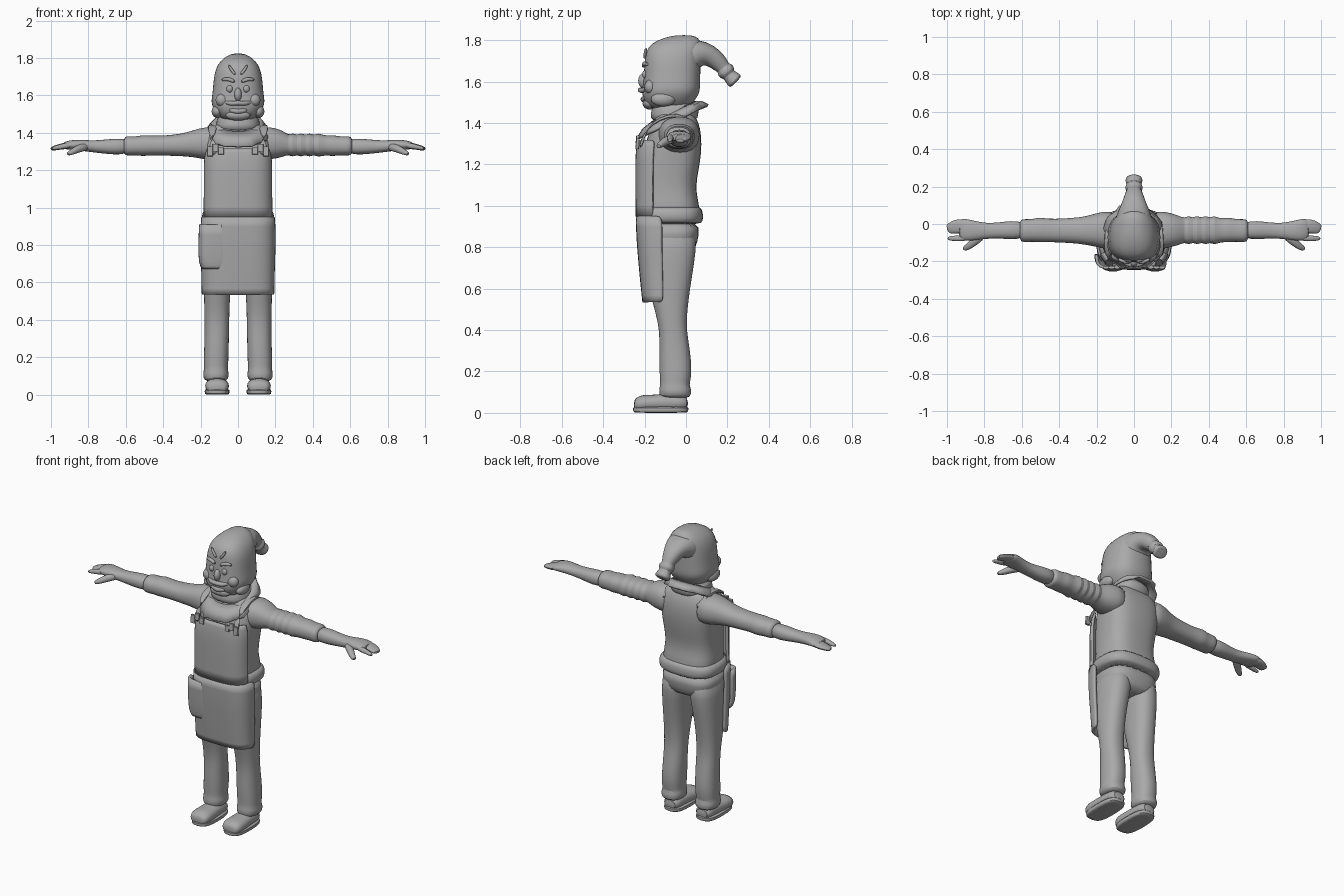
import bpy, bmesh, math, random
from mathutils import Vector

random.seed(4)
grey = bpy.data.materials.new("plain_grey")
grey.diffuse_color = (0.4, 0.4, 0.4, 1)
X, Y, Z = Vector((1, 0, 0)), Vector((0, 1, 0)), Vector((0, 0, 1))


def finish(name, bm, smooth=1, angle=45):
    bmesh.ops.recalc_face_normals(bm, faces=bm.faces)
    me = bpy.data.meshes.new(name)
    bm.to_mesh(me)
    bm.free()
    ob = bpy.data.objects.new(name, me)
    bpy.context.collection.objects.link(ob)
    me.materials.append(grey)
    if smooth:
        ob.modifiers.new("round", 'SUBSURF').levels = smooth
        ob.modifiers["round"].render_levels = smooth
    bpy.ops.object.select_all(action='DESELECT')
    ob.select_set(True)
    bpy.context.view_layer.objects.active = ob
    bpy.ops.object.shade_smooth_by_angle(angle=math.radians(angle))
    return ob


def rings(name, sections, sides=20, power=2.3, span=None, cap=True, smooth=1):
    """Skin rings given as (centre, u, v); span limits the arc about -v."""
    bm = bmesh.new()
    loops = []
    for c, u, v in sections:
        loop = []
        n = sides + 1 if span else sides
        for i in range(n):
            t = -span + 2 * span * i / sides if span else 2 * math.pi * i / sides
            s, k = math.sin(t), -math.cos(t)
            s = math.copysign(abs(s) ** (2 / power), s)
            k = math.copysign(abs(k) ** (2 / power), k)
            loop.append(bm.verts.new(c + u * s + v * k))
        loops.append(loop)
    for a, b in zip(loops, loops[1:]):
        for i in range(len(a) - (1 if span else 0)):
            j = (i + 1) % len(a)
            bm.faces.new((a[i], a[j], b[j], b[i]))
    if cap and not span:
        bm.faces.new(loops[0])
        bm.faces.new(loops[-1])
    return finish(name, bm, smooth)


def loft_z(name, rows, **kw):
    return rings(name, [(Vector((cx, cy, z)), X * rx, Y * ry) for z, cx, cy, rx, ry in rows], **kw)


def loft_x(name, rows, **kw):
    return rings(name, [(Vector((x, cy, cz)), Y * ry, Z * rz) for x, cy, cz, ry, rz in rows], **kw)


def tube(name, pts, **kw):
    """Oval tube through (x, y, z, width, height) points."""
    p = [Vector(q[:3]) for q in pts]
    out = []
    for i, q in enumerate(pts):
        t = (p[min(i + 1, len(p) - 1)] - p[max(i - 1, 0)]).normalized()
        side = t.cross(Z if abs(t.z) < 0.9 else Y).normalized()
        out.append((p[i], side * q[3], side.cross(t) * q[4]))
    return rings(name, out, **{"sides": 12, **kw})


def blob(name, loc, size):
    bm = bmesh.new()
    bmesh.ops.create_uvsphere(bm, u_segments=14, v_segments=8, radius=1)
    for v in bm.verts:
        v.co = Vector(loc) + Vector([a * b for a, b in zip(v.co, size)])
    return finish(name, bm, 0, 60)


def thicken(ob, t, offset=0):
    m = ob.modifiers.new("thickness", 'SOLIDIFY')
    m.thickness, m.offset = t, offset


# Head and floppy cap
loft_z("head", [(1.46, 0, -.08, .07, .08), (1.49, 0, -.085, .11, .115), (1.54, 0, -.075, .14, .14),
                (1.57, 0, -.07, .145, .14), (1.62, 0, -.068, .136, .138), (1.69, 0, -.065, .132, .137),
                (1.745, 0, -.062, .12, .135), (1.785, 0, -.045, .095, .125),
                (1.812, 0, -.025, .06, .085), (1.825, 0, -.01, .025, .04)], power=2.5)
tube("cap_tail", [(0, -.03, 1.70, .115, .11), (0, .04, 1.735, .10, .08), (0, .09, 1.738, .078, .06),
                  (0, .135, 1.715, .058, .05), (0, .17, 1.68, .045, .042), (0, .18, 1.667, .036, .034),
                  (0, .188, 1.657, .048, .045), (0, .2, 1.643, .048, .043), (0, .206, 1.634, .035, .033),
                  (0, .215, 1.624, .04, .036), (0, .235, 1.605, .05, .043), (0, .243, 1.597, .042, .036)])

# Face
blob("nose", (0, -.205, 1.605), (.02, .026, .036))
tube("upper_lip", [(-.07, -.19, 1.565, .012, .01), (-.035, -.213, 1.555, .016, .014),
                   (0, -.22, 1.562, .016, .012), (.035, -.213, 1.555, .016, .014), (.07, -.19, 1.565, .012, .01)])
tube("lower_lip", [(-.055, -.192, 1.525, .01, .01), (0, -.213, 1.51, .016, .016), (.055, -.192, 1.525, .01, .01)])
blob("chin", (0, -.175, 1.495), (.07, .035, .03))
for s in (-1, 1):
    blob("eye", (s * .045, -.2, 1.635), (.017, .012, .019))
    blob("cheek", (s * .085, -.172, 1.575), (.036, .03, .035))
    blob("jaw_tuft", (s * .112, -.11, 1.515), (.03, .06, .035))
    tube("brow", [(s * .015, -.204, 1.67, .01, .01), (s * .05, -.203, 1.692, .013, .012),
                  (s * .09, -.185, 1.682, .008, .008)])
    tube("forehead_fold", [(s * .012, -.2, 1.71, .007, .008), (s * .035, -.198, 1.735, .008, .009),
                           (s * .05, -.192, 1.765, .006, .006)])

# Neck wrap and ragged tilted collar
loft_z("neck_wrap", [(1.40, 0, -.06, .13, .12), (1.45, 0, -.055, .115, .115), (1.475, 0, -.05, .115, .115),
                     (1.49, 0, -.055, .095, .10), (1.52, 0, -.06, .08, .09)])
bm = bmesh.new()
N = 32
rim = []
for k, (rx, ry, cy, lift) in enumerate([(.10, .10, -.06, .045), (.13, .14, -.065, .03), (.155, .172, -.072, 0)]):
    row = []
    for i in range(N):
        t = 2 * math.pi * i / N
        a, b = math.sin(t), -math.cos(t)
        f = 1 + (random.uniform(-.1, .06) if k == 2 else 0)
        x = rx * f * math.copysign(abs(a) ** .75, a)
        y = cy + ry * f * math.copysign(abs(b) ** .75, b)
        row.append(bm.verts.new((x, y, 1.435 + .47 * y + lift)))
    rim.append(row)
for a, b in zip(rim, rim[1:]):
    for i in range(N):
        bm.faces.new((a[i], a[(i + 1) % N], b[(i + 1) % N], b[i]))
thicken(finish("ragged_collar", bm, 0), .014)

# Shirt body, waist tie and hips
loft_z("torso", [(.90, 0, -.075, .17, .145), (1.0, 0, -.075, .172, .142), (1.06, 0, -.085, .162, .135),
                 (1.13, 0, -.085, .165, .137), (1.2, 0, -.075, .17, .143), (1.3, 0, -.06, .18, .138),
                 (1.38, 0, -.05, .18, .12), (1.425, 0, -.05, .155, .1), (1.46, 0, -.055, .09, .085)],
       sides=24, power=2.8)
loft_z("waist_tie", [(.91, 0, -.075, .175, .148), (.925, 0, -.075, .188, .156), (.955, 0, -.073, .197, .158),
                     (.985, 0, -.075, .186, .153), (1.0, 0, -.077, .17, .14)], sides=24, power=2.8)
loft_z("hips", [(.77, 0, -.085, .10, .11), (.80, 0, -.08, .165, .13), (.86, 0, -.075, .178, .138),
                (.93, 0, -.075, .178, .145)], sides=24, power=2.8)

# Apron bib, skirt and pocket
bib = loft_z("apron_bib", [(.95, 0, -.085, .185, .15), (1.06, 0, -.09, .18, .147), (1.2, 0, -.085, .182, .153),
                           (1.27, 0, -.085, .18, .15), (1.315, 0, -.08, .165, .145)], power=3.2, span=1.25)
thicken(bib, .016)
skirt = loft_z("apron_skirt", [(.95, 0, -.08, .19, .155), (.85, 0, -.085, .195, .148), (.7, 0, -.085, .19, .135),
                               (.6, 0, -.085, .187, .125), (.535, 0, -.085, .187, .118)], power=3.4, span=1.5)
thicken(skirt, .016)
pocket = rings("apron_pocket", [(Vector((-.125, -.14, z)), X * r, Y * d) for z, r, d in
                                [(.91, .075, .092), (.8, .08, .088), (.7, .078, .08), (.675, .06, .072)]],
               power=4, span=1.5)
thicken(pocket, .016)

# Mirrored limbs
for s in (-1, 1):
    # Sleeve: gathered folds on one side, plain on the other
    folds = [(s * (.27 + .0225 * i), -.033, 1.335, .07 + (.011 if i % 2 else -.006),
              .057 + (.01 if i % 2 else -.006)) for i in range(8)]
    plain = [(s * .3, -.035, 1.335, .07, .06), (s * .38, -.035, 1.332, .065, .055)]
    sleeve = [(s * .08, -.04, 1.34, .11, .09), (s * .17, -.03, 1.345, .10, .09), (s * .24, -.035, 1.342, .08, .072)]
    sleeve += folds if s > 0 else plain
    sleeve += [(s * .46, -.035, 1.332, .062, .052), (s * .51, -.03, 1.332, .068, .058),
               (s * .54, -.035, 1.33, .06, .05), (s * .595, -.035, 1.33, .063, .054), (s * .612, -.035, 1.33, .055, .045)]
    loft_x("sleeve", sleeve)
    # Forearm, palm and digits
    loft_x("forearm", [(s * .58, -.033, 1.328, .048, .043), (s * .66, -.032, 1.326, .05, .044),
                       (s * .73, -.035, 1.326, .043, .036), (s * .79, -.037, 1.328, .042, .031),
                       (s * .85, -.036, 1.335, .053, .03), (s * .90, -.03, 1.336, .06, .025),
                       (s * .94, -.028, 1.33, .058, .018)], sides=16)
    tube("broad_finger", [(s * .89, -.015, 1.335, .042, .02), (s * .94, -.01, 1.328, .04, .017),
                          (s * .975, -.02, 1.32, .034, .014), (s * 1.0, -.03, 1.313, .024, .01)])
    tube("slim_finger", [(s * .89, -.075, 1.335, .018, .018), (s * .95, -.077, 1.326, .016, .014),
                         (s * 1.0, -.077, 1.313, .011, .009)])
    tube("thumb", [(s * .80, -.055, 1.328, .02, .022), (s * .85, -.09, 1.318, .024, .022),
                   (s * .885, -.122, 1.298, .018, .016), (s * .915, -.135, 1.285, .013, .01)])
    # Trouser leg with slumped cuff
    loft_z("trouser_leg", [(.9, s * .09, -.077, .085, .13), (.78, s * .098, -.08, .085, .13),
                           (.67, s * .107, -.083, .078, .115), (.55, s * .112, -.077, .071, .09),
                           (.43, s * .113, -.066, .067, .067), (.35, s * .113, -.058, .066, .07),
                           (.25, s * .115, -.052, .066, .079), (.17, s * .118, -.05, .067, .077),
                           (.135, s * .118, -.055, .063, .07), (.115, s * .118, -.052, .07, .079),
                           (.085, s * .118, -.052, .067, .078), (.07, s * .118, -.052, .05, .06)])
    # Shoe upper and sole
    rings("shoe_upper", [(Vector((s * .112, y, z)), X * w, Z * h) for y, z, w, h in
                         [(.012, .045, .045, .03), (-.03, .05, .056, .042), (-.1, .05, .058, .045),
                          (-.16, .047, .064, .04), (-.21, .047, .066, .042), (-.24, .042, .056, .034),
                          (-.252, .038, .04, .02)]], sides=16)
    loft_z("shoe_sole", [(0, s * .112, -.122, .062, .128), (.004, s * .112, -.122, .066, .134),
                         (.026, s * .112, -.122, .068, .136), (.032, s * .112, -.122, .06, .128)], power=3)
    # Bib strap over the shoulder with its frayed buckle
    tube("shoulder_strap", [(s * .13, -.222, 1.28, .024, .009), (s * .135, -.205, 1.34, .024, .009),
                            (s * .14, -.165, 1.40, .024, .009), (s * .135, -.09, 1.44, .024, .009),
                            (s * .13, .0, 1.435, .024, .009), (s * .12, .06, 1.37, .02, .008)], power=4)
    for dx, z0, z1 in ((.09, 1.285, 1.32), (.12, 1.30, 1.34), (.15, 1.275, 1.325)):
        tube("buckle_tab", [(s * dx, -.236, z0, .016, .008), (s * dx, -.232, z1, .016, .008)],
             power=4, sides=8, smooth=0)
